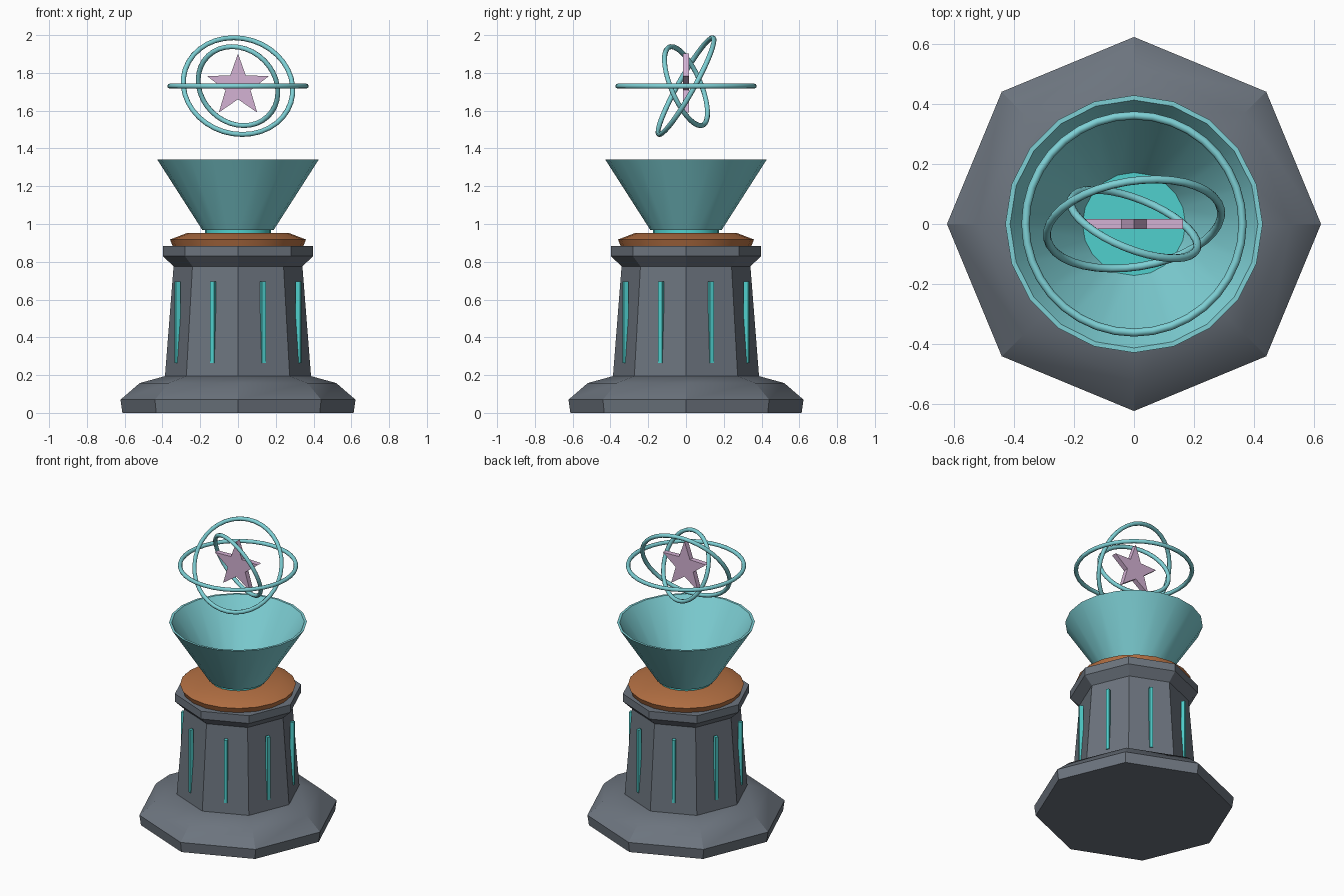
import bpy, bmesh, math
from mathutils import Vector

cube = bpy.data.objects.get("Cube")
if cube:
    bpy.data.objects.remove(cube, do_unlink=True)


def material(name, srgb):
    color = [((c / 255 + 0.055) / 1.055) ** 2.4 for c in srgb] + [1]
    m = bpy.data.materials.new(name)
    m.use_nodes = True
    m.diffuse_color = color
    m.node_tree.nodes["Principled BSDF"].inputs["Base Color"].default_value = color
    return m


slate = material("slate stone", (108, 116, 126))
copper = material("copper", (180, 112, 67))
teal = material("pale teal", (126, 208, 213))
glow = material("bright cyan", (80, 208, 206))
pink = material("soft pink", (212, 178, 212))


def finish(obj, mat, angle=30):
    obj.data.materials.append(mat)
    bpy.ops.object.select_all(action="DESELECT")
    obj.select_set(True)
    bpy.context.view_layer.objects.active = obj
    bpy.ops.object.shade_smooth_by_angle(angle=math.radians(angle))
    return obj


def from_bmesh(name, bm, mat):
    bmesh.ops.recalc_face_normals(bm, faces=bm.faces)
    mesh = bpy.data.meshes.new(name)
    bm.to_mesh(mesh)
    bm.free()
    obj = bpy.data.objects.new(name, mesh)
    bpy.context.collection.objects.link(obj)
    return finish(obj, mat)


def lathe(name, profile, sides, mat, hollow=False):
    """Turn (radius, height) points around z; capped, or a closed shell."""
    bm = bmesh.new()
    rings = []
    for r, z in profile:
        angles = [math.tau * i / sides for i in range(sides)]
        rings.append([bm.verts.new((r * math.cos(a), r * math.sin(a), z)) for a in angles])
    pairs = list(zip(rings, rings[1:]))
    if hollow:
        pairs.append((rings[-1], rings[0]))
    else:
        bm.faces.new(rings[0])
        bm.faces.new(rings[-1])
    for a, b in pairs:
        for i in range(sides):
            j = (i + 1) % sides
            bm.faces.new((a[i], a[j], b[j], b[i]))
    return from_bmesh(name, bm, mat)


# Octagonal pedestal
lathe("pedestal_base", [(0.612, 0), (0.622, 0.07), (0.52, 0.158), (0.385, 0.195)], 8, slate)
lathe("pedestal_column", [(0.387, 0.19), (0.34, 0.79)], 8, slate)
lathe("pedestal_collar", [(0.34, 0.775), (0.398, 0.83), (0.398, 0.883)], 8, slate)

# Copper plate and glowing core
lathe("copper_plate", [(0.345, 0.88), (0.36, 0.918), (0.27, 0.952)], 20, copper)
lathe("glowing_core", [(0.174, 0.945), (0.174, 0.972)], 20, glow)

# Open funnel with a thin wall
lathe("funnel", [(0.188, 0.967), (0.428, 1.342), (0.412, 1.342), (0.168, 0.967)], 20, teal, hollow=True)

# Glowing strip on each column face
for i in range(8):
    a = math.tau * (i + 0.5) / 8
    bpy.ops.mesh.primitive_cube_add(size=1, rotation=(0, 0, a),
                                    location=(0.346 * math.cos(a), 0.346 * math.sin(a), 0.48))
    strip = bpy.context.object
    strip.name = f"light_strip_{i + 1}"
    strip.scale = (0.026, 0.021, 0.43)
    finish(strip, glow)

# Floating rings, each set by its radius and axis
CENTER = Vector((0, 0, 1.73))
for name, radius, axis in (("level_ring", 0.361, (0, 0, 1)),
                           ("large_tilted_ring", 0.293, (-0.14, 0.863, -0.486)),
                           ("small_tilted_ring", 0.225, (0.347, 0.862, 0.369))):
    turn = Vector(axis).to_track_quat("Z", "Y").to_euler()
    bpy.ops.mesh.primitive_torus_add(major_radius=radius, minor_radius=0.0135, major_segments=36,
                                     minor_segments=8, location=CENTER, rotation=turn)
    bpy.context.object.name = name
    finish(bpy.context.object, teal, 50)

# Flat five-pointed star
bm = bmesh.new()
outline = []
for i in range(10):
    r = 0.07 if i % 2 else 0.172
    a = math.pi * i / 5
    outline.append(bm.verts.new((r * math.sin(a), -0.017, CENTER.z + r * math.cos(a))))
face = bm.faces.new(outline)
back = bmesh.ops.extrude_face_region(bm, geom=[face], use_keep_orig=True)["geom"]
bmesh.ops.translate(bm, vec=(0, 0.034, 0), verts=[v for v in back if isinstance(v, bmesh.types.BMVert)])
from_bmesh("star", bm, pink)
